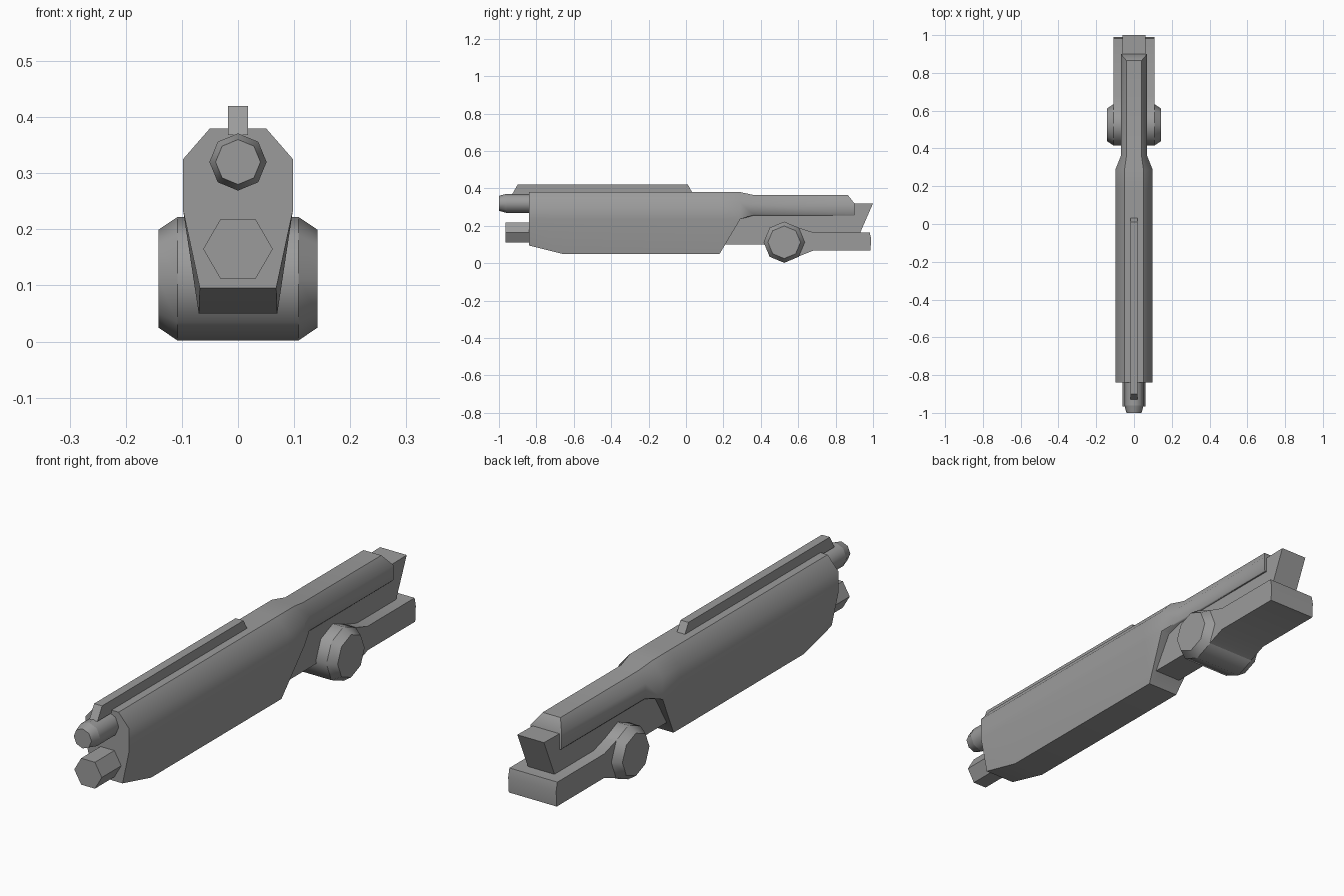
import bpy, bmesh, math

cube = bpy.data.objects.get("Cube")
if cube:
    bpy.data.objects.remove(cube, do_unlink=True)

grey = bpy.data.materials.new("gunmetal grey")
grey.use_nodes = True
colour = (0.33, 0.33, 0.33, 1)
grey.diffuse_color = colour
grey.node_tree.nodes["Principled BSDF"].inputs["Base Color"].default_value = colour


def loft(name, rings, limit=46, sharp_rings=False):
    """Skin closed rings of equal length, cap the ends, smooth below limit."""
    bm = bmesh.new()
    rows = [[bm.verts.new(p) for p in ring] for ring in rings]
    n = len(rows[0])
    for a, b in zip(rows, rows[1:]):
        for i in range(n):
            j = (i + 1) % n
            bm.faces.new((a[i], a[j], b[j], b[i]))
    bm.faces.new(rows[0])
    bm.faces.new(rows[-1])
    ring_edges = [bm.edges.get((r[i], r[i - 1])) for r in rows for i in range(n)]
    if sharp_rings:
        for e in ring_edges:
            e.smooth = False
    bmesh.ops.remove_doubles(bm, verts=bm.verts[:], dist=0.0005)
    bmesh.ops.recalc_face_normals(bm, faces=bm.faces[:])
    for f in bm.faces:
        f.smooth = True
    for e in bm.edges:
        if e.calc_face_angle(0) > math.radians(limit):
            e.smooth = False
    mesh = bpy.data.meshes.new(name)
    bm.to_mesh(mesh)
    bm.free()
    mesh.materials.append(grey)
    obj = bpy.data.objects.new(name, mesh)
    bpy.context.collection.objects.link(obj)
    return obj


def prism(name, half_width, outline, limit=10):
    """Side outline (y, z) extruded across the width."""
    return loft(name, [[(s * half_width, y, z) for y, z in outline] for s in (-1, 1)], limit)


def circle(radius, sides, turn=0.0):
    angles = [2 * math.pi * (i + turn) / sides for i in range(sides)]
    return [(radius * math.cos(a), radius * math.sin(a)) for a in angles]


def mirrored(half):
    return half + [(-x, y, z) for x, y, z in reversed(half)]


# Main shell: wide fore body narrowing into the rear cover
def body(y, low_y, low_x, low_z):
    return mirrored([(.05, y, .38), (.098, y, .325), (.098, y, .235), (low_x, low_y, low_z)])


def cover(top_x, top_y, top_z, y):
    return mirrored([(top_x, top_y, top_z), (.07, y, .32), (.07, y, .26), (.066, y, .255)])


loft("main_body", [
    body(-.84, -.84, .068, .095),
    body(-.66, -.66, .07, .05),
    body(.18, .18, .07, .05),
    body(.29, .18, .07, .05),
    body(.29, .29, .09, .235),
    cover(.04, .36, .365, .36),
    cover(.04, .865, .365, .9),
    cover(.07, .9, .32, .9),
])

# Inner frame with slanted tail
prism("inner_frame", .06, [(.15, .10), (.55, .10), (.68, .16), (.93, .16),
                           (1.0, .32), (.9, .318), (.3, .318), (.15, .25)])

# Lower lever flowing out of the pivot
prism("rear_lever", .108, [(.525, .22), (.6, .19), (.68, .165), (.982, .165), (.99, .13),
                           (.986, .067), (.68, .067), (.6, .035), (.525, .004)], 40)

# Pivot knob with bevelled ends
loft("pivot_knob", [[(x, .525 + a, .112 + b) for a, b in circle(r, 8)]
                    for x, r in ((-.142, .087), (-.108, .11), (.108, .11), (.142, .087))],
     sharp_rings=True)

# Barrel with tapered muzzle, and the hexagonal tube below it
loft("barrel", [[(a, y, .32 + b) for a, b in circle(r, 8)]
                for y, r in ((-1.0, .04), (-.96, .051), (-.8, .051))], sharp_rings=True)
loft("lower_tube", [[(a, y, .165 + b) for a, b in circle(.062, 6)] for y in (-.965, -.8)])

# Sight rail along the top
prism("top_rail", .018, [(-.93, .368), (-.9, .42), (.01, .42), (.035, .375), (-.84, .368)])
